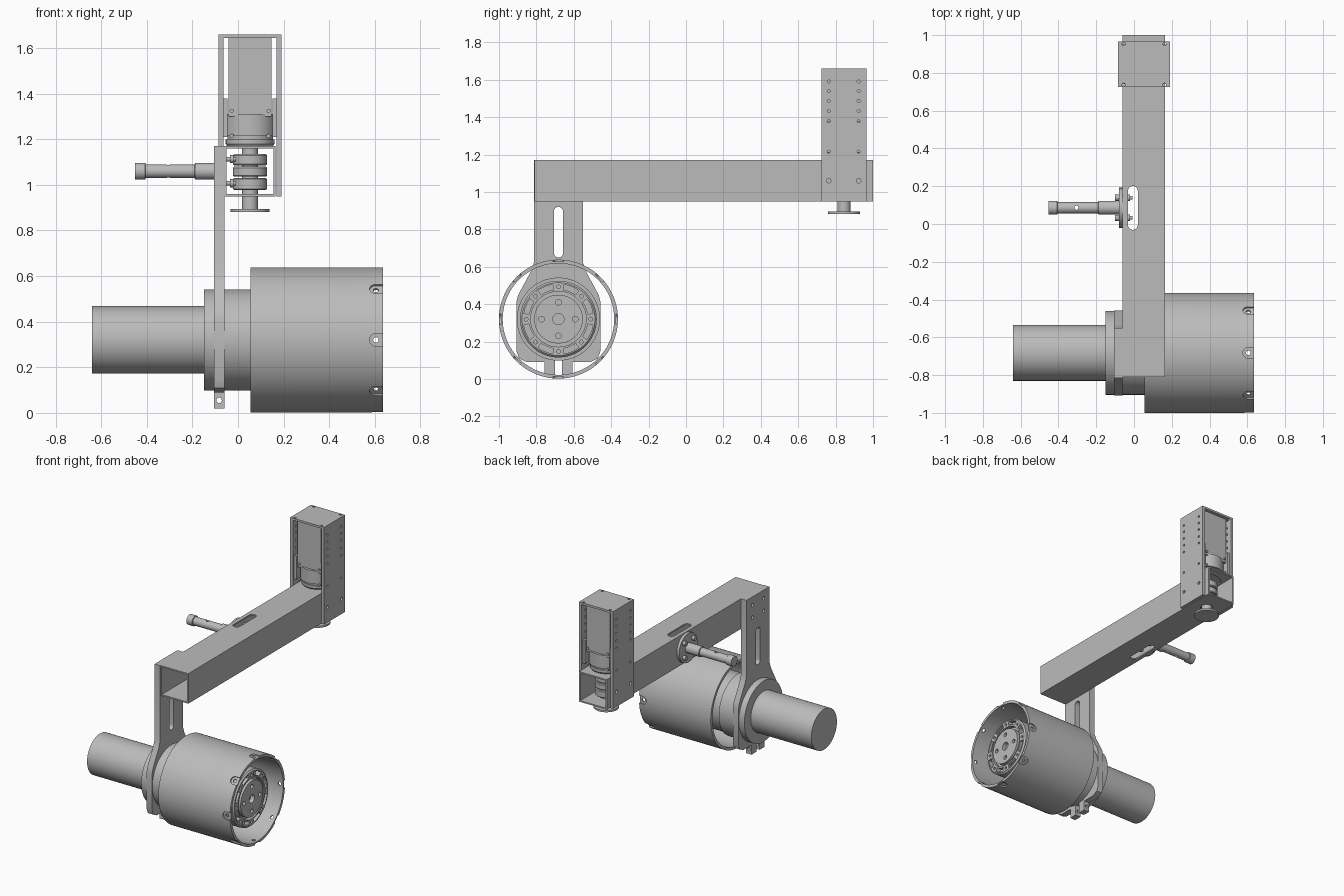
import bpy, bmesh
from math import cos, sin, pi, radians
from mathutils import Matrix, Vector

cube = bpy.data.objects.get("Cube")
if cube:
    bpy.data.objects.remove(cube, do_unlink=True)

metal = bpy.data.materials.new("grey_metal")
metal.use_nodes = True
GREY = (0.5, 0.5, 0.5, 1)
metal.diffuse_color = GREY
metal.node_tree.nodes["Principled BSDF"].inputs["Base Color"].default_value = GREY
PLACE = {"X": lambda u, v, t: (t, u, v),
         "Y": lambda u, v, t: (u, t, v),
         "Z": lambda u, v, t: (u, v, t)}


def stack(name, rings, closed=False):
    """Skin a row of equal vertex rings, capping the ends unless closed."""
    bm = bmesh.new()
    loops = [[bm.verts.new(p) for p in ring] for ring in rings]
    n = len(loops[0])
    for a, b in zip(loops, loops[1:]):
        for i in range(n):
            j = (i + 1) % n
            bm.faces.new((a[i], a[j], b[j], b[i]))
    bm.faces.new(loops[0])
    bm.faces.new(loops[-1])
    bmesh.ops.recalc_face_normals(bm, faces=bm.faces)
    mesh = bpy.data.meshes.new(name)
    bm.to_mesh(mesh)
    bm.free()
    mesh.materials.append(metal)
    obj = bpy.data.objects.new(name, mesh)
    bpy.context.collection.objects.link(obj)
    return obj


def prism(name, outline, axis, a, b):
    return stack(name, [[PLACE[axis](u, v, t) for u, v in outline] for t in (a, b)])


def circle(u, v, r, n=24):
    return [(u + r * cos(2 * pi * i / n), v + r * sin(2 * pi * i / n)) for i in range(n)]


def lathe(name, axis, u, v, profile, n=96):
    return stack(name, [[PLACE[axis](p, q, t) for p, q in circle(u, v, r, n)]
                        for r, t in profile])


def box(name, x0, x1, y0, y1, z0, z1):
    return prism(name, [(x0, y0), (x1, y0), (x1, y1), (x0, y1)], "Z", z0, z1)


def slot(u, v, half, r):
    """Rounded slot outline, long in v."""
    arc = [pi * i / 12 for i in range(13)]
    return ([(u + r * cos(a), v + half + r * sin(a)) for a in arc]
            + [(u - r * cos(a), v - half - r * sin(a)) for a in arc])


def arc_slot(u, v, r, w, mid, spread):
    angles = [radians(mid + spread * (i / 6 - 1)) for i in range(13)]
    return ([(u + (r + w) * cos(a), v + (r + w) * sin(a)) for a in angles]
            + [(u + (r - w) * cos(a), v + (r - w) * sin(a)) for a in reversed(angles)])


def cut(obj, cutters):
    """Subtract all cutters and bake the result."""
    group = bpy.data.collections.new("cutters")
    for c in cutters:
        group.objects.link(c)
    mod = obj.modifiers.new("cut", "BOOLEAN")
    mod.operand_type = "COLLECTION"
    mod.collection = group
    mod.solver = "EXACT"
    bpy.context.view_layer.update()
    baked = bpy.data.meshes.new_from_object(
        obj.evaluated_get(bpy.context.evaluated_depsgraph_get()))
    obj.modifiers.clear()
    obj.data = baked
    for c in cutters:
        bpy.data.objects.remove(c, do_unlink=True)
    bpy.data.collections.remove(group)


MY, MZ = -0.682, 0.32      # main motor axis
SX, SY = 0.053, 0.845      # upright shaft axis
HY, HZ = 0.086, 1.06       # handle axis

# Hollow square beam with slot, shaft openings
beam = box("beam", -0.06, 0.165, -0.81, 1.0, 0.95, 1.17)
cut(beam, [box("c", -0.05, 0.155, -0.9, 1.1, 0.96, 1.16),
           prism("c", slot(-0.006, 0.085, 0.09, 0.026), "Z", 0.9, 1.2),
           prism("c", circle(SX, SY, 0.095, 48), "Z", 1.1, 1.2),
           prism("c", circle(SX, SY, 0.042), "Z", 0.9, 1.0)])

# Hanging clamp bracket
half = [(0.132, 1.17), (0.132, 0.62), (0.15, 0.57), (0.215, 0.45), (0.225, 0.41),
        (0.225, 0.15), (0.21, 0.11), (0.17, 0.09), (0.075, 0.09), (0.075, 0.02),
        (0.018, 0.02), (0.018, 0.13)]
outline = [(MY + y, z) for y, z in half] + [(MY - y, z) for y, z in reversed(half)]
bracket = prism("clamp_bracket", outline, "X", -0.105, -0.06)
holes = [prism("c", slot(MY, 0.785, 0.11, 0.025), "X", -0.2, 0.0),
         prism("c", circle(-0.083, 0.055, 0.012), "Y", -1, 0)]
for dy in (-0.065, 0.065):
    for z in (1.02, 1.11):
        holes.append(prism("c", circle(MY + dy, z, 0.012), "X", -0.2, 0))
cut(bracket, holes)

# Main motor with gearbox and slotted output face
motor = lathe("main_motor", "X", MY, MZ, [
    (0.148, -0.64), (0.148, -0.15), (0.222, -0.15), (0.222, 0.057), (0.205, 0.057),
    (0.205, 0.575), (0.195, 0.585), (0.148, 0.585), (0.148, 0.555), (0.13, 0.555),
    (0.13, 0.59)])
cutters = [prism("c", circle(MY, MZ, 0.03), "X", 0.56, 0.7)]
for k in range(8):
    a = k * pi / 4
    cutters.append(prism("c", arc_slot(MY, MZ, 0.173, 0.014, 45 * k + 22.5, 13),
                         "X", 0.55, 0.7))
    cutters.append(prism("c", circle(MY + 0.173 * cos(a), MZ + 0.173 * sin(a), 0.01),
                         "X", 0.56, 0.7))
    if k % 2 == 0:
        cutters.append(prism("c", circle(MY + 0.09 * cos(a), MZ + 0.09 * sin(a), 0.015),
                             "X", 0.56, 0.7))
cut(motor, cutters)

# Open drum with notched rim
drum = prism("drum", circle(MY, MZ, 0.318, 128), "X", 0.055, 0.635)
cut(drum, [prism("c", circle(MY, MZ, 0.298, 128), "X", 0, 0.7)])
pockets, screws = [], []
for k in range(8):
    turn = Matrix.Translation((0, MY, MZ)) @ Matrix.Rotation(k * pi / 4, 4, "X")
    tab = [(0.7, -0.028)] + [(0.605 + 0.028 * cos(a), 0.028 * sin(a)) for a in
                             [-pi / 2 - pi * i / 10 for i in range(11)]] + [(0.7, 0.028)]
    pockets.append(prism("c", tab, "Z", 0.308, 0.35))
    screws.append(prism("c", circle(0.605, 0, 0.012), "Z", 0.28, 0.35))
    for c in (pockets[-1], screws[-1]):
        c.data.transform(turn)
cut(drum, pockets)
cut(drum, screws)

# Side handle with round base and bolts
handle = lathe("handle", "X", HY, HZ, [
    (0.037, -0.452), (0.037, -0.407), (0.03, -0.405), (0.03, -0.19), (0.037, -0.188),
    (0.037, -0.08), (0.106, -0.08), (0.106, -0.06)], 48)
cut(handle, [prism("c", circle(-0.305, HY, 0.011), "Z", 0.9, 1.2)])
for k in range(4):
    a = pi / 4 + k * pi / 2
    y, z = HY + 0.075 * cos(a), HZ + 0.075 * sin(a)
    lathe("handle_bolt", "X", y, z, [(0.016, -0.1), (0.016, -0.08), (0.01, -0.08),
                                     (0.01, -0.035), (0.018, -0.035), (0.018, -0.02),
                                     (0.01, -0.02), (0.01, -0.008)], 16)

# Upright housing, open front and back
housing = box("motor_housing", -0.085, 0.19, 0.725, 0.965, 0.95, 1.66)
cut(housing, [box("c", -0.064, 0.169, 0.6, 1.1, 0.9, 1.645)])
holes = []
for y in (0.763, 0.923):
    for z in (1.59, 1.54, 1.487, 1.433, 1.378, 1.215):
        holes.append(prism("c", circle(y, z, 0.008, 12), "X", -0.2, 0.3))
    holes.append(prism("c", circle(y, 1.06, 0.012, 16), "X", -0.2, 0.3))
for x in (-0.055, 0.161):
    for y in (0.737, 0.953):
        holes.append(prism("c", circle(x, y, 0.009, 12), "Z", 1.63, 1.7))
cut(housing, holes)

# Upright motor inside the housing
box("upright_motor", -0.042, 0.148, 0.75, 0.94, 1.3, 1.645)
lathe("upright_gearbox", "Z", SX, SY, [
    (0.1, 1.17), (0.107, 1.18), (0.107, 1.2), (0.1, 1.2), (0.1, 1.215),
    (0.115, 1.215), (0.115, 1.312)], 64)
for x0, x1 in ((-0.064, -0.046), (0.152, 0.169)):
    box("motor_guide", x0, x1, 0.74, 0.95, 1.21, 1.38)
for x in (-0.028, 0.134):
    for z in (1.215, 1.325):
        prism("motor_screw", circle(x, z, 0.009, 12), "Y", 0.742, 0.948)

# Split coupling, output shaft and end flange
for z0, z1 in ((0.978, 1.03), (1.036, 1.08), (1.086, 1.135)):
    lathe("coupling", "Z", SX, SY, [(0.07, z0), (0.075, z0 + 0.005),
                                    (0.075, z1 - 0.005), (0.07, z1)], 48)
lathe("output_shaft", "Z", SX, SY, [
    (0.085, 0.882), (0.085, 0.895), (0.035, 0.895), (0.035, 1.18)], 48)

# Smooth the curved sides, keep edges sharp
for obj in bpy.context.scene.objects:
    mine = obj.type == "MESH" and metal.name in obj.data.materials
    obj.select_set(mine)
    if mine:
        bpy.context.view_layer.objects.active = obj
bpy.ops.object.shade_smooth_by_angle(angle=radians(30))
